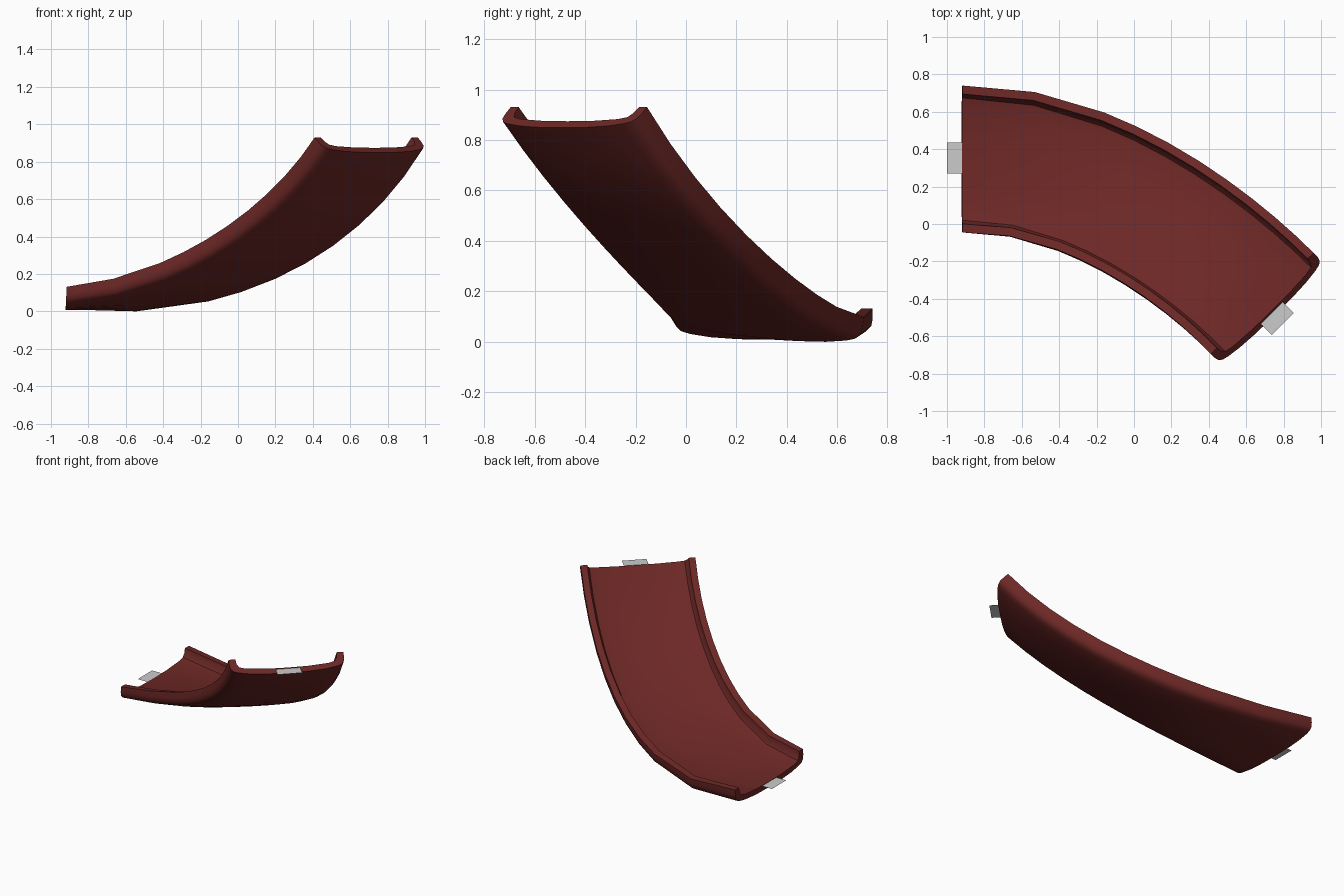
import bpy, bmesh, math
from mathutils import Vector as V

if "Cube" in bpy.data.objects:
    bpy.data.objects.remove(bpy.data.objects["Cube"])


def bezier(p, t):
    s = 1 - t
    return p[0]*s**3 + p[1]*3*s*s*t + p[2]*3*s*t*t + p[3]*t**3


def slope(p, t):
    s = 1 - t
    return ((p[1]-p[0])*s*s + (p[2]-p[1])*2*s*t + (p[3]-p[2])*t*t).normalized()


# The two lower outside corners of the chute, as space curves
inner = [V(p) for p in ((-.92, -.045, .05), (-.40, -.04, .09), (.16, -.43, .425), (.455, -.74, .878))]
outer = [V(p) for p in ((-.92, .74, .05), (-.11, .74, -.095), (.635, .165, .255), (1.005, -.20, .878))]

# Half cross-section (distance from the side, height), from floor middle round to underside middle
W = .78
half = [(.39, 0), (.25, .002), (.11, .013), (.065, .025), (.05, .05), (.045, .085),
        (0, .085), (0, .045), (.006, .015), (.025, -.004), (.06, -.015),
        (.14, -.028), (.25, -.036), (.39, -.038)]
section = half + [(W - a, b) for a, b in reversed(half[1:-1])]

# Trough swept between the two curves
bm = bmesh.new()
rings = []
for t in [0, 1/6, 1/3] + [1/3 + i/12 for i in range(1, 9)]:
    a, b = bezier(inner, t), bezier(outer, t)
    side = b - a
    forward = (slope(inner, t) + slope(outer, t)).normalized()
    up = forward.cross(side).normalized()
    rings.append([bm.verts.new(a + side*(u/W) + up*v) for u, v in section])
n = len(section)
for r, s in zip(rings, rings[1:]):
    for i in range(n):
        j = (i + 1) % n
        bm.faces.new((r[i], r[j], s[j], s[i]))

# End caps
for r in (rings[0], rings[-1]):
    bm.faces.new(r)
bmesh.ops.triangulate(bm, faces=[f for f in bm.faces if len(f.verts) > 4])
bmesh.ops.recalc_face_normals(bm, faces=bm.faces)
low = min(v.co.z for v in bm.verts)
bmesh.ops.translate(bm, verts=bm.verts, vec=(0, 0, -low))
mesh = bpy.data.meshes.new("chute")
bm.to_mesh(mesh)
bm.free()
chute = bpy.data.objects.new("chute", mesh)
bpy.context.collection.objects.link(chute)
red = bpy.data.materials.new("dark_red")
red.diffuse_color = (.15, .021, .019, 1)
red.use_nodes = True
red.node_tree.nodes["Principled BSDF"].inputs["Base Color"].default_value = red.diffuse_color
mesh.materials.append(red)
bpy.context.view_layer.objects.active = chute
chute.select_set(True)
bpy.ops.object.shade_smooth_by_angle(angle=math.radians(35))


# Flat connector tabs at both ends
def tab(name, loc, turn):
    bpy.ops.mesh.primitive_plane_add(size=1, location=loc, rotation=(0, 0, turn))
    o = bpy.context.object
    o.name = name
    o.scale = (.083, .166, 1)


tab("lower_tab", (-.9585, .352, .045), 0)
tab("upper_tab", (.765, -.505, .871), -math.pi/4)
